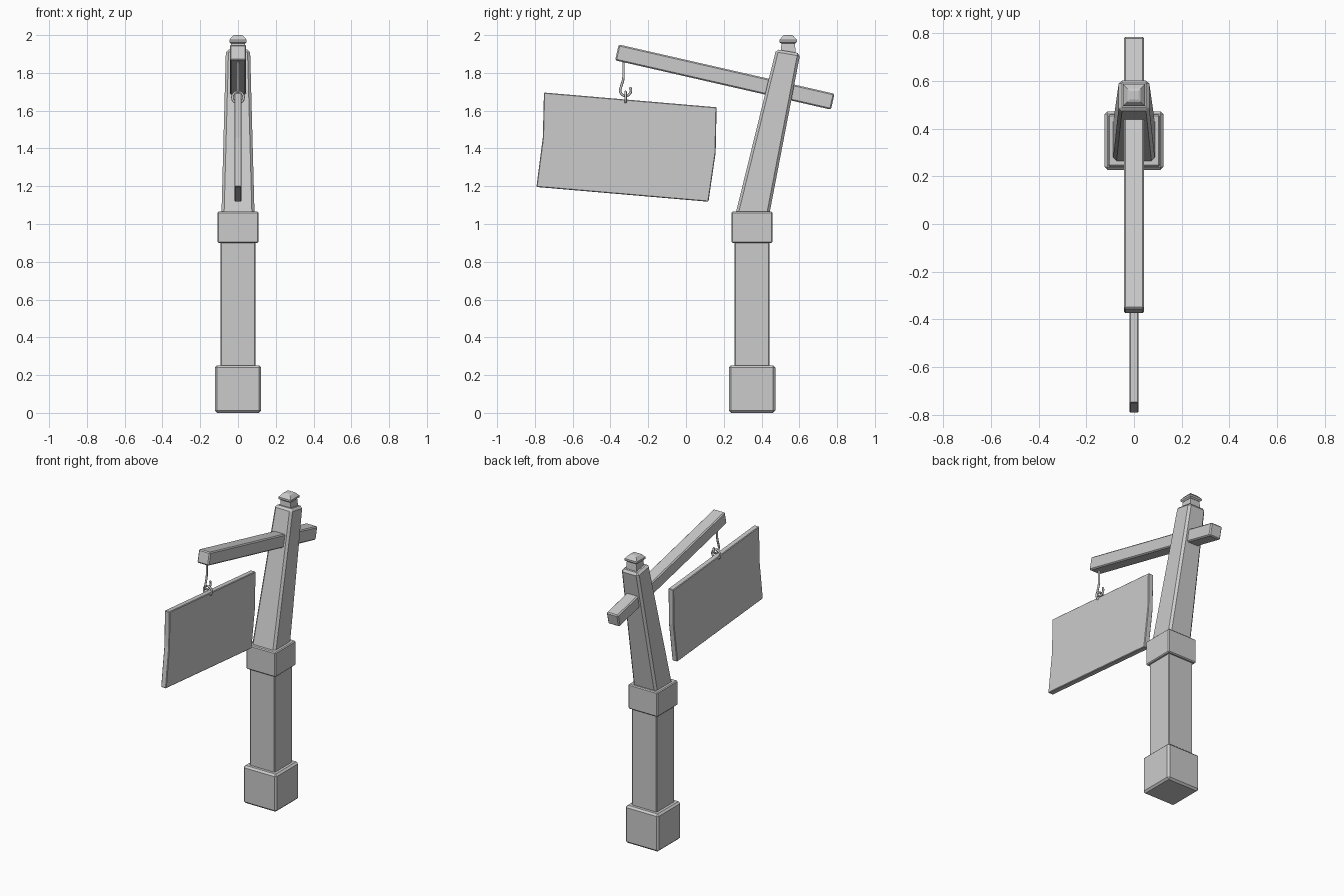
import bpy, bmesh, math
from mathutils import Vector

if "Cube" in bpy.data.objects:
    bpy.data.objects.remove(bpy.data.objects["Cube"])


def finish(name, bm, bevel=0.0):
    if bevel:
        bmesh.ops.bevel(bm, geom=bm.edges[:], offset=bevel, segments=1,
                        affect='EDGES', profile=0.5)
    bmesh.ops.recalc_face_normals(bm, faces=bm.faces[:])
    me = bpy.data.meshes.new(name)
    bm.to_mesh(me)
    bm.free()
    ob = bpy.data.objects.new(name, me)
    bpy.context.collection.objects.link(ob)
    return ob


def loft(name, rings, bevel=0.0):
    """Stack closed rings of points, capped at both ends."""
    bm = bmesh.new()
    loops = [[bm.verts.new(p) for p in ring] for ring in rings]
    for a, b in zip(loops, loops[1:]):
        n = len(a)
        for i in range(n):
            bm.faces.new((a[i], a[(i + 1) % n], b[(i + 1) % n], b[i]))
    bm.faces.new(loops[0][::-1])
    bm.faces.new(loops[-1])
    return finish(name, bm, bevel)


def rect(hx, y0, y1, z0, z1):
    """Rectangle across x; the y0 edge sits at z0, the y1 edge at z1."""
    return [(-hx, y0, z0), (hx, y0, z0), (hx, y1, z1), (-hx, y1, z1)]


def square(h, yc, z):
    return rect(h, yc - h, yc + h, z, z)


def wire(name, pts, radius, cyclic=False):
    cu = bpy.data.curves.new(name, 'CURVE')
    cu.dimensions = '3D'
    cu.bevel_depth = radius
    cu.bevel_resolution = 2
    cu.use_fill_caps = True
    sp = cu.splines.new('POLY')
    sp.points.add(len(pts) - 1)
    for p, co in zip(sp.points, pts):
        p.co = (*co, 1)
    sp.use_cyclic_u = cyclic
    ob = bpy.data.objects.new(name, cu)
    bpy.context.collection.objects.link(ob)
    return ob


# Post: footing, lower shaft, collar
PY = 0.35
for name, h, z0, z1, bev in (("base_block", 0.123, 0.0, 0.252, 0.012),
                             ("lower_post", 0.093, 0.24, 0.91, 0.005),
                             ("collar", 0.109, 0.9, 1.065, 0.006)):
    loft(name, [square(h, PY, z0), square(h, PY, z1)], bev)

# Leaning tapered upper post
loft("upper_post", [rect(0.088, 0.258, 0.438, 1.035, 1.035),
                    rect(0.064, 0.477, 0.605, 1.925, 1.903)], 0.014)

# Finial: neck and flared cap
CY = 0.541
loft("finial_neck", [square(0.041, CY, 1.89), square(0.035, CY, 1.965)])
loft("finial_cap", [square(0.037, CY, 1.955), square(0.046, CY, 1.963),
                    square(0.046, CY, 1.975), square(0.028, CY, 1.996),
                    square(0.018, CY, 2.0)])

# Sloping crossbeam
d = Vector((0, 1.143, -0.261)).normalized()
n = Vector((0, -d.z, d.y))
c = Vector((0, 0.2055, 1.778))
beam = []
for s in (-0.586, 0.586):
    beam.append([c + d * s + n * (0.043 * v) + Vector((0.043 * u, 0, 0))
                 for u, v in ((-1, -1), (1, -1), (1, 1), (-1, 1))])
loft("crossbeam", beam, 0.007)

# Hanging board with bent sides
board = [rect(0.019, -0.792, 0.119, 1.196, 1.118),
         rect(0.019, -0.758, 0.157, 1.459, 1.378),
         rect(0.019, -0.752, 0.162, 1.696, 1.618)]
ob = loft("sign_board", board)
bv = ob.modifiers.new("edge_bevel", 'BEVEL')
bv.width = 0.004
bv.segments = 1
bv.limit_method = 'ANGLE'

# Hook hanging from the beam
HY, HZ, R = -0.32, 1.707, 0.029
hook = [(0, -0.331, 1.89), (0, -0.331, 1.775), (0, -0.334, 1.757)]
for i in range(13):
    a = math.radians(155 + i * 20)
    hook.append((0, HY + R * math.cos(a), HZ + R * math.sin(a)))
wire("hook", hook, 0.0065)

# Ring through the top of the board
ring = [(0.03 * math.cos(i * math.tau / 16), HY, 1.67 + 0.03 * math.sin(i * math.tau / 16))
        for i in range(16)]
wire("sign_ring", ring, 0.0065, True)
